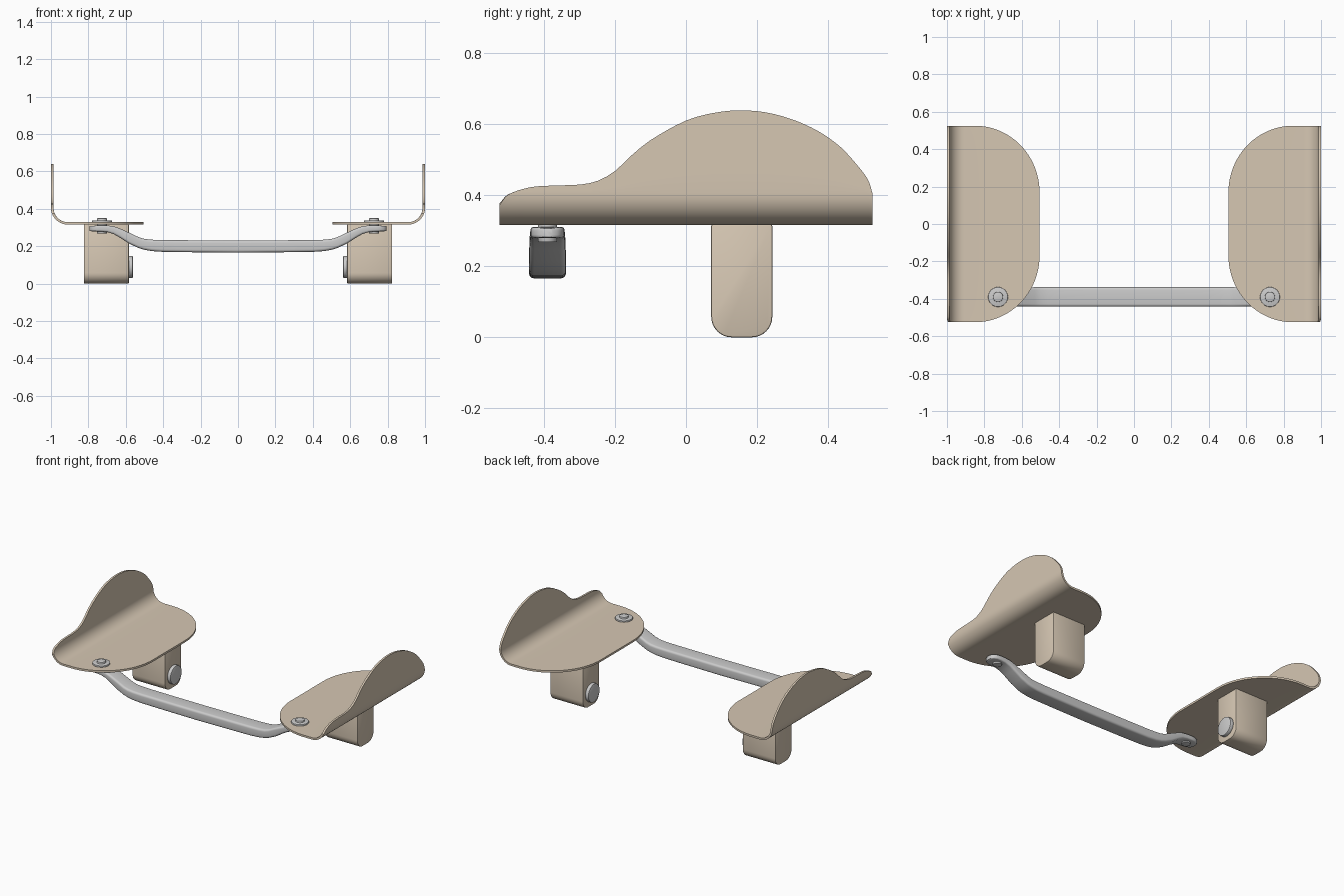
import bpy, bmesh, math
from mathutils import Matrix

if "Cube" in bpy.data.objects:
    bpy.data.objects.remove(bpy.data.objects["Cube"])

tan = bpy.data.materials.new("tan_paint")
tan.diffuse_color = (0.67, 0.57, 0.45, 1)
tan.use_nodes = True
tan.node_tree.nodes["Principled BSDF"].inputs["Base Color"].default_value = tan.diffuse_color


def finish(name, bm, mat=None, mirror=True, thickness=0, bevel=0):
    me = bpy.data.meshes.new(name)
    bm.to_mesh(me)
    bm.free()
    ob = bpy.data.objects.new(name, me)
    bpy.context.collection.objects.link(ob)
    if mat:
        me.materials.append(mat)
    if thickness:
        m = ob.modifiers.new("thickness", 'SOLIDIFY')
        m.thickness, m.offset = thickness, 1
    if bevel:
        m = ob.modifiers.new("bevel", 'BEVEL')
        m.width, m.segments, m.limit_method = bevel, 2, 'ANGLE'
        m.angle_limit = math.radians(40)
    if mirror:
        m = ob.modifiers.new("mirror", 'MIRROR')
        m.use_mirror_merge = False
    bpy.ops.object.select_all(action='DESELECT')
    ob.select_set(True)
    bpy.context.view_layer.objects.active = ob
    bpy.ops.object.convert(target='MESH')
    bpy.ops.object.shade_smooth_by_angle(angle=math.radians(35))
    return ob


def curve_at(pts, t):
    """Smooth interpolation through a list of (t, value) points."""
    n = len(pts)
    i = max(k for k in range(n - 1) if pts[k][0] <= t or k == 0)

    def slope(k):
        a, b = pts[max(k - 1, 0)], pts[min(k + 1, n - 1)]
        return (b[1] - a[1]) / (b[0] - a[0])
    (t0, v0), (t1, v1) = pts[i], pts[i + 1]
    h = t1 - t0
    u = (t - t0) / h
    return ((2*u**3 - 3*u*u + 1) * v0 + (u**3 - 2*u*u + u) * h * slope(i)
            + (3*u*u - 2*u**3) * v1 + (u**3 - u*u) * h * slope(i + 1))


# Bent foot plates: a flat outline rolled up round a bend into a side wall
HALF, XB, ZB, R = 0.525, 0.91, 0.316, 0.09
ARC = R * math.pi / 2
WALL = [(-0.525, 0.372), (-0.503, 0.40), (-0.44, 0.422), (-0.38, 0.427),
        (-0.30, 0.430), (-0.25, 0.440), (-0.20, 0.468), (-0.15, 0.515),
        (-0.10, 0.555), (0, 0.610), (0.08, 0.632), (0.16, 0.639), (0.25, 0.628),
        (0.35, 0.592), (0.43, 0.540), (0.49, 0.475), (0.515, 0.438), (0.525, 0.405)]


def inner_x(y):
    t = min(max((abs(y) - 0.17) / (HALF - 0.17), 0), 1)
    return 0.85 - 0.345 * math.sqrt(1 - t * t)


def wall_s(z):
    if z > ZB + R:
        return ARC + z - ZB - R
    return R * math.acos(1 - (z - ZB) / R)


def bend(s):
    if s <= 0:
        return XB + s, ZB
    if s >= ARC:
        return XB + R, ZB + R + s - ARC
    a = s / R
    return XB + R * math.sin(a), ZB + R * (1 - math.cos(a))


bm = bmesh.new()
rows = []
N = 64
for i in range(N + 1):
    y = HALF * math.sin(math.pi * (i / N - 0.5))
    s0, s1 = inner_x(y) - XB, wall_s(curve_at(WALL, y))
    mid = min(ARC, s1 - 0.01)
    ss = [s0 * (1 - k / 4) for k in range(4)]
    ss += [mid * k / 10 for k in range(10)]
    ss += [mid + (s1 - mid) * k / 4 for k in range(5)]
    row = []
    for s in ss:
        x, z = bend(s)
        row.append(bm.verts.new((x, y, z)))
    rows.append(row)
for a, b in zip(rows, rows[1:]):
    for j in range(len(a) - 1):
        bm.faces.new((a[j], a[j + 1], b[j + 1], b[j]))
finish("foot_plates", bm, tan, thickness=0.013)

# Support blocks with rounded bottom corners
bm = bmesh.new()
Y0, Y1, r = 0.071, 0.243, 0.058
prof = [(Y0, 0.318)]
for cy, start in ((Y0 + r, 180), (Y1 - r, 270)):
    for k in range(9):
        a = math.radians(start + k * 90 / 8)
        prof.append((cy + r * math.cos(a), r + r * math.sin(a)))
prof.append((Y1, 0.318))
f = bm.faces.new([bm.verts.new((0.584, y, z)) for y, z in prof])
ext = bmesh.ops.extrude_face_region(bm, geom=[f])["geom"]
bmesh.ops.translate(bm, vec=(0.24, 0, 0),
                    verts=[v for v in ext if isinstance(v, bmesh.types.BMVert)])
bmesh.ops.recalc_face_normals(bm, faces=bm.faces)
finish("support_blocks", bm, tan, bevel=0.005)


def disc(name, centre, radius, depth, axis='Z', bevel=0.003):
    bm = bmesh.new()
    rot = Matrix.Rotation(math.pi / 2, 4, 'Y') if axis == 'X' else Matrix()
    bmesh.ops.create_cone(bm, cap_ends=True, segments=40, radius1=radius,
                          radius2=radius, depth=depth,
                          matrix=Matrix.Translation(centre) @ rot)
    finish(name, bm, bevel=bevel)


# Round buttons on the inner block faces
disc("block_buttons", (0.576, 0.157, 0.089), 0.06, 0.028, 'X', 0.005)

# Pivot pins and washers joining the plates and bar
PX, PY = 0.727, -0.39
disc("pivot_washers", (PX, PY, 0.333), 0.053, 0.012)
disc("pivot_pins", (PX, PY, 0.309), 0.027, 0.082)

# Connecting bar: rounded rectangle sections (x, top, bottom, half width)
half = [(0.0, 0.231, 0.166, 0.052), (0.25, 0.232, 0.168, 0.052),
        (0.40, 0.233, 0.170, 0.052), (0.46, 0.235, 0.174, 0.052),
        (0.50, 0.239, 0.181, 0.052), (0.53, 0.248, 0.190, 0.052),
        (0.58, 0.272, 0.213, 0.051), (0.635, 0.297, 0.248, 0.050),
        (0.665, 0.307, 0.265, 0.049), (0.70, 0.311, 0.276, 0.048),
        (0.735, 0.311, 0.279, 0.048), (0.76, 0.310, 0.280, 0.046),
        (0.78, 0.309, 0.280, 0.038), (0.79, 0.308, 0.281, 0.027),
        (0.795, 0.307, 0.282, 0.014)]
sections = [(-x, t, b, w) for x, t, b, w in half[:0:-1]] + half
bm = bmesh.new()
rings = []
for x, t, b, w in sections:
    hh, zc = (t - b) / 2, (t + b) / 2
    c = min(0.014, hh * 0.6, w * 0.6)
    ring = []
    for q, (sy, sz) in enumerate(((1, 1), (-1, 1), (-1, -1), (1, -1))):
        for k in range(5):
            a = math.radians(q * 90 + k * 22.5)
            ring.append(bm.verts.new((x, PY + sy * (w - c) + c * math.cos(a),
                                      zc + sz * (hh - c) + c * math.sin(a))))
    rings.append(ring)
for a, b in zip(rings, rings[1:]):
    n = len(a)
    for j in range(n):
        bm.faces.new((a[j], a[(j + 1) % n], b[(j + 1) % n], b[j]))
bm.faces.new(rings[0])
bm.faces.new(rings[-1])
bmesh.ops.recalc_face_normals(bm, faces=bm.faces)
finish("connecting_bar", bm, mirror=False)
